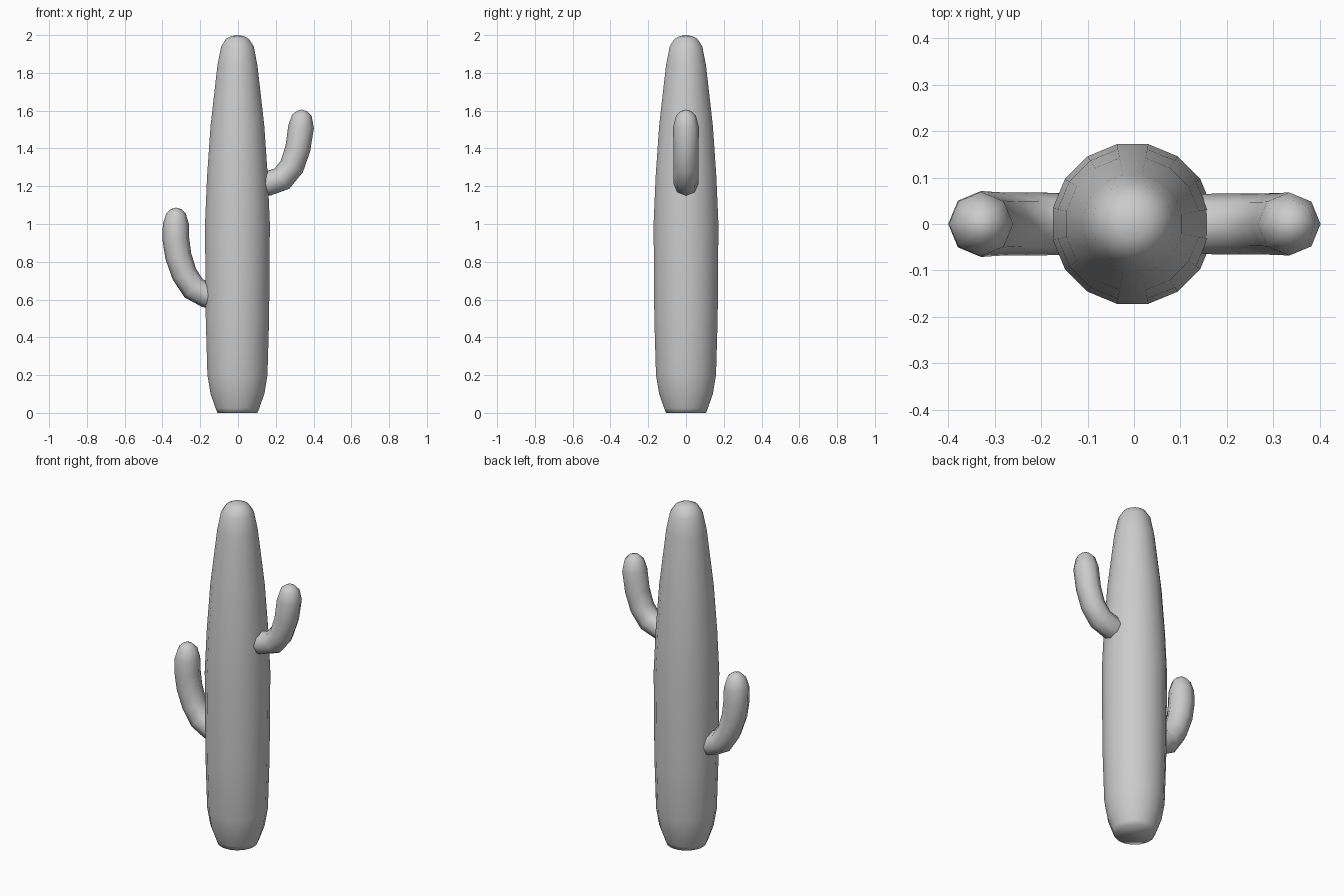
import bpy, bmesh
from math import sin, cos, pi
from mathutils import Vector

if "Cube" in bpy.data.objects:
    bpy.data.objects.remove(bpy.data.objects["Cube"])


def sweep(name, stations, tip, sides, phase=0.0):
    """Skin round rings along a path of (x, z, radius) and close it to a pointed tip."""
    bm = bmesh.new()
    centres = [Vector((x, 0, z)) for x, z, r in stations]
    end = Vector((tip[0], 0, tip[1]))
    path = centres + [end]
    rings = []
    for i, (x, z, r) in enumerate(stations):
        t = (path[i + 1] - path[max(i - 1, 0)]).normalized()
        side = Vector((t.z, 0, -t.x))
        ring = []
        for k in range(sides):
            a = 2 * pi * k / sides + phase
            ring.append(bm.verts.new(centres[i] + r * (cos(a) * side + sin(a) * Vector((0, 1, 0)))))
        rings.append(ring)
    for a, b in zip(rings, rings[1:]):
        for k in range(sides):
            n = (k + 1) % sides
            bm.faces.new((a[k], a[n], b[n], b[k]))
    apex = bm.verts.new(end)
    for k in range(sides):
        bm.faces.new((rings[-1][k], rings[-1][(k + 1) % sides], apex))
    bm.faces.new(rings[0][::-1])
    bmesh.ops.recalc_face_normals(bm, faces=bm.faces)
    for f in bm.faces:
        f.smooth = True
    mesh = bpy.data.meshes.new(name)
    bm.to_mesh(mesh)
    bm.free()
    ob = bpy.data.objects.new(name, mesh)
    bpy.context.collection.objects.link(ob)
    return ob


# Trunk: tapered sixteen-sided column
profile = [(0, 0.108), (0.025, 0.118), (0.10, 0.145), (0.20, 0.162), (0.50, 0.171),
           (1.0, 0.175), (1.25, 0.164), (1.52, 0.145), (1.84, 0.108),
           (1.94, 0.088), (1.98, 0.062), (1.995, 0.033)]
sweep("trunk", [(-0.003, z, r) for z, r in profile], (-0.003, 2.0), 16, pi / 16)

# Upper arm on the right
sweep("upper_arm", [(0.09, 1.205, 0.064), (0.16, 1.215, 0.065), (0.233, 1.24, 0.066),
                    (0.285, 1.305, 0.066), (0.317, 1.40, 0.067), (0.334, 1.515, 0.068),
                    (0.338, 1.575, 0.052), (0.339, 1.598, 0.027)], (0.339, 1.606), 8)

# Lower arm on the left
sweep("lower_arm", [(-0.09, 0.61, 0.066), (-0.17, 0.625, 0.067), (-0.235, 0.66, 0.068),
                    (-0.284, 0.735, 0.068), (-0.316, 0.83, 0.070), (-0.329, 0.92, 0.071),
                    (-0.329, 1.0, 0.069), (-0.328, 1.055, 0.052),
                    (-0.328, 1.079, 0.027)], (-0.328, 1.087), 8)
